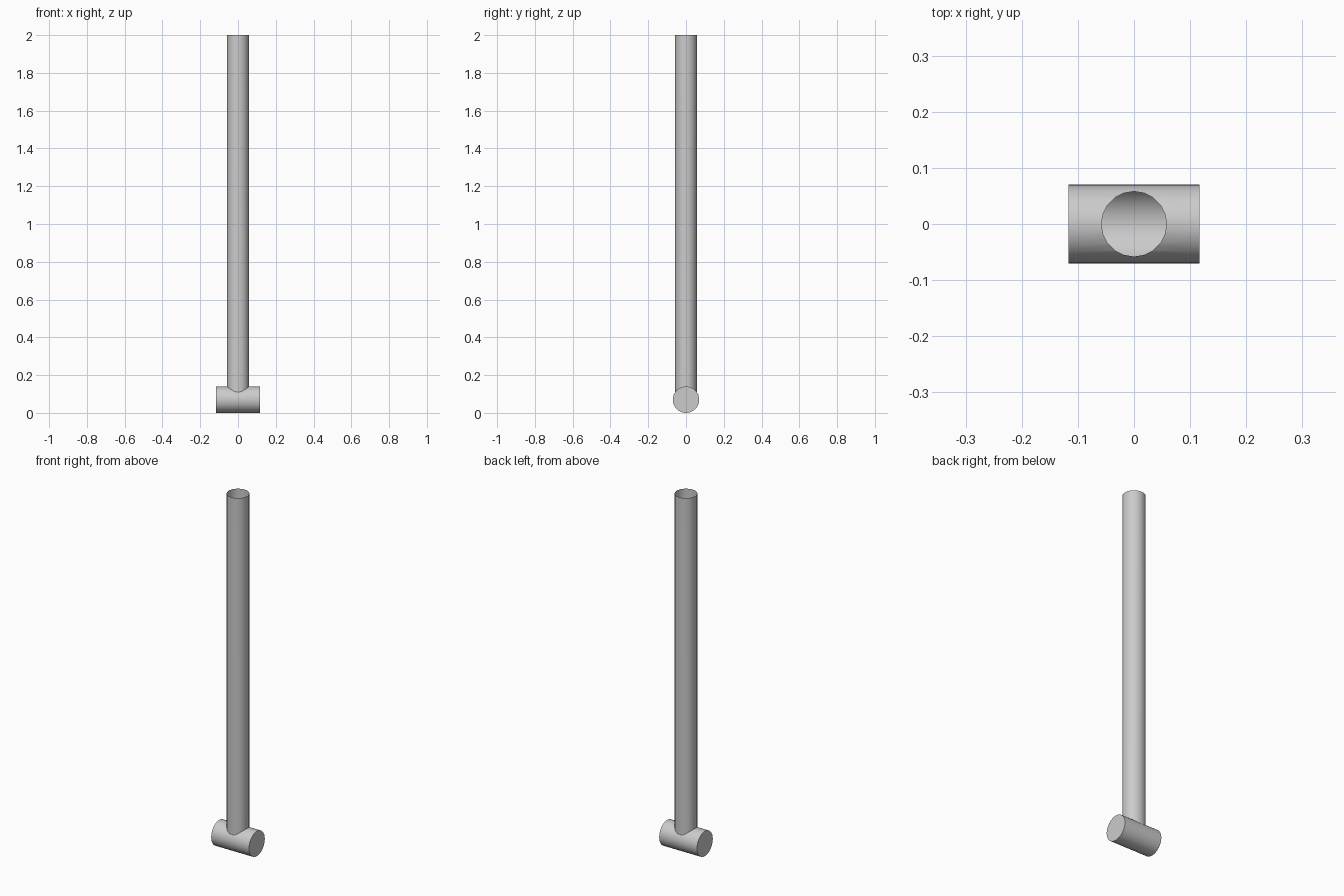
import bpy, bmesh, math

if "Cube" in bpy.data.objects:
    bpy.data.objects.remove(bpy.data.objects["Cube"])

HEAD_R, HEAD_HALF, TUBE_R, TOP = 0.07, 0.117, 0.058, 2.0


def cylinder(name, sides, radius, depth, location, rotation=(0, 0, 0)):
    bpy.ops.mesh.primitive_cylinder_add(vertices=sides, radius=radius, depth=depth,
                                        location=location, rotation=rotation)
    obj = bpy.context.object
    obj.name = name
    bpy.ops.object.transform_apply(location=True, rotation=True, scale=True)
    return obj


# Horizontal head lying along x
head = cylinder("mallet", 32, HEAD_R, 2 * HEAD_HALF, (0, 0, HEAD_R), (0, math.pi / 2, 0))

# Upright shaft, starting inside the head
shaft = cylinder("shaft", 20, TUBE_R, TOP - HEAD_R, (0, 0, (TOP + HEAD_R) / 2))

# Merge both into one shell with an open joint
mod = head.modifiers.new("join", 'BOOLEAN')
mod.operation = 'UNION'
mod.solver = 'EXACT'
mod.object = shaft
bpy.context.view_layer.objects.active = head
bpy.ops.object.modifier_apply(modifier=mod.name)
bpy.data.objects.remove(shaft)

# Open the top end of the shaft
bm = bmesh.new()
bm.from_mesh(head.data)
caps = [f for f in bm.faces if all(v.co.z > TOP - 0.01 for v in f.verts)]
bmesh.ops.delete(bm, geom=caps, context='FACES_ONLY')
bm.to_mesh(head.data)
bm.free()

# Smooth sides, crisp ends and joint
bpy.ops.object.select_all(action='DESELECT')
head.select_set(True)
bpy.context.view_layer.objects.active = head
bpy.ops.object.shade_smooth_by_angle(angle=math.radians(30))
